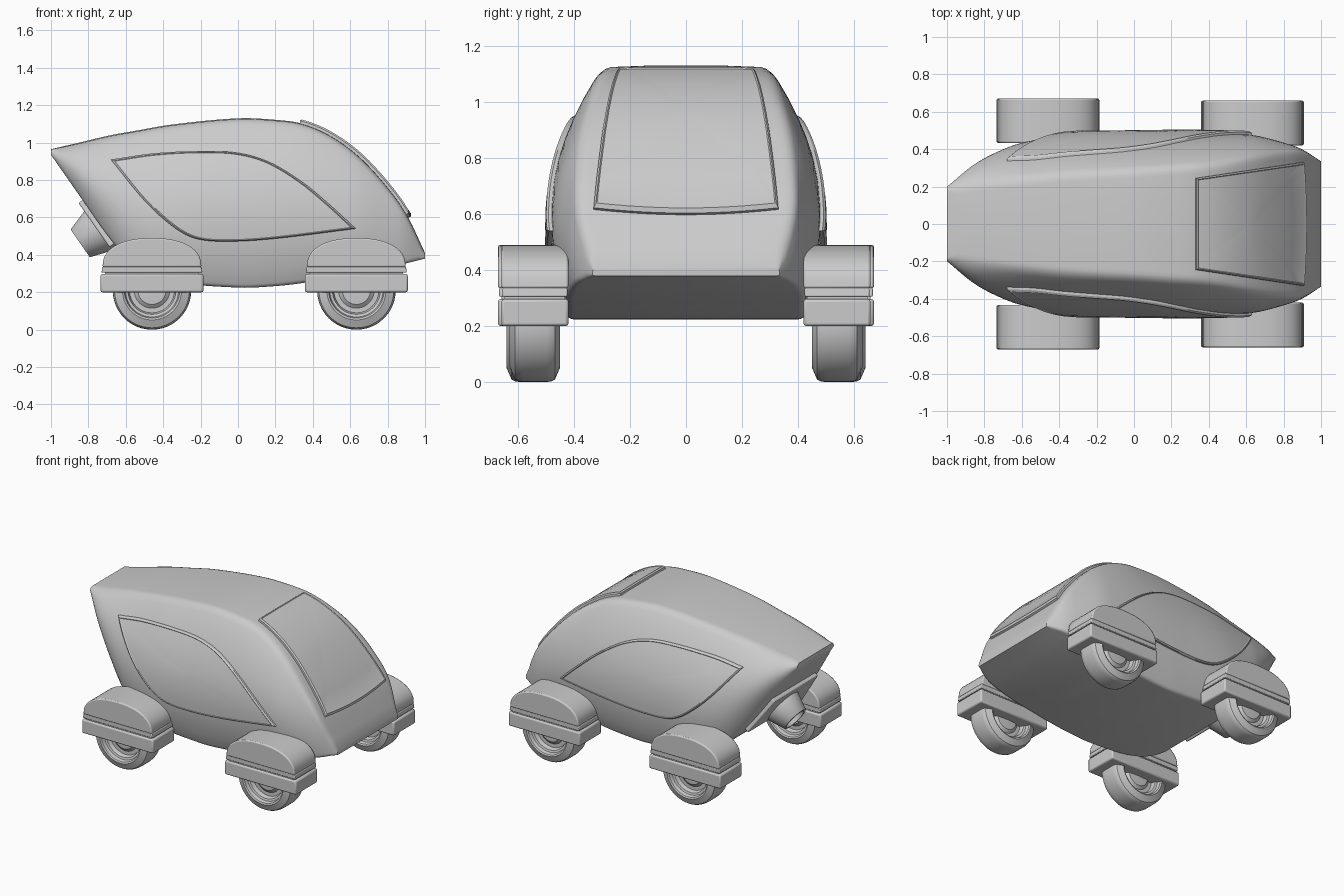
import bpy, bmesh, math
from mathutils import Vector, Matrix

if "Cube" in bpy.data.objects:
    bpy.data.objects.remove(bpy.data.objects["Cube"])

# Rails of the body: x, top z, bottom z, top half width, side bulge, bottom half width
RAILS = [
    (-1.0, .965, .935, .19, .20, .20), (-.85, 1.0, .72, .21, .39, .28),
    (-.68, 1.04, .48, .23, .51, .35), (-.55, 1.063, .345, .245, .55, .39),
    (-.35, 1.097, .26, .265, .59, .415), (0, 1.13, .225, .285, .60, .42),
    (.2, 1.122, .233, .30, .60, .42), (.35, 1.10, .25, .31, .595, .42),
    (.5, 1.035, .275, .33, .58, .42), (.65, .925, .30, .36, .55, .42),
    (.8, .762, .33, .385, .47, .41), (.9, .62, .355, .385, .41, .39),
    (1.0, .41, .38, .33, .335, .335)]


def interp(pts, x, k=1):
    """Smooth cubic interpolation of column k at x."""
    n = len(pts)
    slope = lambda i, j: (pts[j][k] - pts[i][k]) / (pts[j][0] - pts[i][0])
    i = 0
    while i < n - 2 and x > pts[i + 1][0]:
        i += 1
    m0, m1 = slope(max(i - 1, 0), i + 1), slope(i, min(i + 2, n - 1))
    h = pts[i + 1][0] - pts[i][0]
    t = (x - pts[i][0]) / h
    return ((2*t**3 - 3*t*t + 1) * pts[i][k] + (t**3 - 2*t*t + t) * h * m0
            + (3*t*t - 2*t**3) * pts[i + 1][k] + (t**3 - t*t) * h * m1)


def side(x, t):
    zt, zb, wt, wc, wb = (interp(RAILS, x, k) for k in range(1, 6))
    return Vector(((1-t)**2 * wt + 2*t*(1-t) * wc + t*t * wb, zt + (zb - zt) * t))


def finish(name, bm, angle=30, bevel=0):
    bmesh.ops.recalc_face_normals(bm, faces=bm.faces)
    me = bpy.data.meshes.new(name)
    bm.to_mesh(me)
    bm.free()
    ob = bpy.data.objects.new(name, me)
    bpy.context.collection.objects.link(ob)
    me.shade_smooth()
    me.set_sharp_from_angle(angle=math.radians(angle))
    if bevel:
        b = ob.modifiers.new("bevel", 'BEVEL')
        b.width, b.segments, b.limit_method = bevel, 2, 'ANGLE'
        b.angle_limit = math.radians(40)
    return ob


def loft(bm, rings, cap=True):
    vs = [[bm.verts.new(p) for p in r] for r in rings]
    n = len(vs[0])
    for a, b in zip(vs, vs[1:]):
        for i in range(n):
            j = (i + 1) % n
            bm.faces.new((a[i], a[j], b[j], b[i]))
    if cap:
        bm.faces.new(vs[0])
        bm.faces.new(vs[-1])
    return vs


# Body shell: rounded sections lofted along x
def corner(p, c, q):
    return [p * (1-t)**2 + c * 2*t*(1-t) + q * t*t for t in (0, .25, .5, .75, 1)]


def section(x):
    zt, zb = interp(RAILS, x, 1), interp(RAILS, x, 2)
    h = zt - zb
    r, s = min(.04, h * .35), min(.02, h * .25)
    a, b = side(x, 0), side(x, 1)
    half = [Vector((0, zt)), Vector((a.x * .5, zt))]
    half += corner(a - Vector((r, .004 * min(1, h * 4))), a, side(x, r / h))
    lo, hi = r / h, 1 - s / h
    half += [side(x, lo + (hi - lo) * i / 12) for i in range(1, 12)]
    half += corner(side(x, hi), b, b - Vector((s, 0)))
    half += [Vector((0, zb))]
    pts = half + [Vector((-p.x, p.y)) for p in half[-2:0:-1]]
    return [(x, p.x, p.y) for p in pts]


bm = bmesh.new()
loft(bm, [section(-1 + 2 * i / 60) for i in range(61)])
finish("body_shell", bm, 35)


# Raised panels that follow the body surface
def patch(name, outline, place, lift):
    c = sum(outline, Vector((0, 0))) / len(outline)
    rings = [[place(*(c + (p - c) * s), o) for p in outline]
             for s, o in ((1, -.03), (1, lift * .6), (.975, lift), (.96, lift * .8),
                          (.75, lift * .8), (.5, lift * .8), (.25, lift * .8), (.05, lift * .8))]
    bm = bmesh.new()
    loft(bm, rings)
    finish(name, bm, 25)


UP = [(-.68, .91), (-.45, .943), (-.2, .955), (0, .945), (.17, .895), (.35, .785), (.5, .66), (.63, .54)]
LOW = [(-.68, .91), (-.5, .69), (-.34, .545), (-.22, .485), (-.04, .472), (.2, .487), (.63, .54)]
xs = [-.68 + 1.31 * i / 36 for i in range(37)]
door = [Vector((x, interp(UP, x))) for x in xs] + [Vector((x, interp(LOW, x))) for x in xs[-2:0:-1]]
for sgn, label in ((-1, "right"), (1, "left")):
    def on_side(x, z, off):
        zt, zb = interp(RAILS, x, 1), interp(RAILS, x, 2)
        return (x, sgn * (side(x, (zt - z) / (zt - zb)).x + off), z)
    patch(label + "_door_panel", door, on_side, .02)


def on_top(x, y, off):
    d = (interp(RAILS, x + .01) - interp(RAILS, x - .01)) / .02
    n = Vector((-d, 0, 1)).normalized()
    return Vector((x, y, interp(RAILS, x) - .03 * y * y)) + n * off


glass = [Vector((.33 + .57 * i / 16, -.245 - .085 * i / 16)) for i in range(16)]
glass += [Vector((.90 + .012 * (1 - (i / 6 - 1)**2), -.33 + .66 * i / 12)) for i in range(12)]
glass += [Vector((.90 - .57 * i / 16, .33 - .085 * i / 16)) for i in range(16)]
glass += [Vector((.33, .245 - .49 * i / 12)) for i in range(12)]
patch("windshield", glass, on_top, .022)

# Rear plate and exhaust, both square to the sloping tail
out = Vector((-.82, 0, -.57)).normalized()
down = Vector((.57, 0, -.82)).normalized()
across = Vector((0, 1, 0))
mid = Vector((-.755, 0, .575))
bm = bmesh.new()
loft(bm, [[mid + out * o + down * d + across * w for d, w in
           ((-.14, -.24), (-.14, .24), (.15, .30), (.15, -.30))] for o in (-.06, .022)])
finish("rear_plate", bm, bevel=.008)


def lathe(name, profile, origin, axis, u, v, n=48):
    bm = bmesh.new()
    loft(bm, [[origin + axis * h + (u * math.cos(a) + v * math.sin(a)) * r
               for a in (2 * math.pi * i / n for i in range(n))] for r, h in profile])
    return finish(name, bm, 30)


lathe("exhaust", [(.135, -.15), (.13, 0), (.092, .115), (.088, .12), (.075, .12), (.065, .07)],
      Vector((-.745, 0, .53)), out, down, across)


# Fenders and wheels
def slab(name, outline, cx, cy, half, bevel):
    bm = bmesh.new()
    loft(bm, [[(cx + x, cy + y, z) for x, z in outline] for y in (-half, half)])
    finish(name, bm, 30, bevel)


def box(w, z0, z1, w1=None):
    w1 = w1 or w
    return [(-w, z0), (w, z0), (w1, z1), (-w1, z1)]


DOME = [(.265, .335), (.262, .355)]
DOME += [(.262 * math.cos(a)**.85, .355 + .135 * math.sin(a))
         for a in (math.pi / 2 * i / 12 for i in range(1, 12))] + [(0, .49)]
DOME += [(-x, z) for x, z in DOME[-2::-1]]
TYRE = [(.01, .05), (.075, .046), (.095, .03), (.12, .03), (.128, .058), (.142, .062),
        (.148, .085), (.158, .09), (.2, .072), (.207, .06), (.21, .04)]
TYRE += [(r, -h) for r, h in TYRE[::-1]]
for end, cx, cy in (("rear", -.46, .552), ("front", .633, .54)):
    for sgn, label in ((-1, "right"), (1, "left")):
        tag, y = f"{end}_{label}_", sgn * cy
        slab(tag + "fender_base", box(.275, .20, .297), cx, y, .12, .01)
        slab(tag + "fender_groove", box(.25, .29, .34), cx, y, .108, 0)
        slab(tag + "fender_lip", box(.27, .305, .337, .265), cx, y, .116, .005)
        slab(tag + "fender_dome", DOME, cx, y, .12, .008)
        lathe(tag + "wheel", TYRE, Vector((cx, y, .21)), Vector((0, sgn, 0)),
              Vector((1, 0, 0)), Vector((0, 0, 1)))
